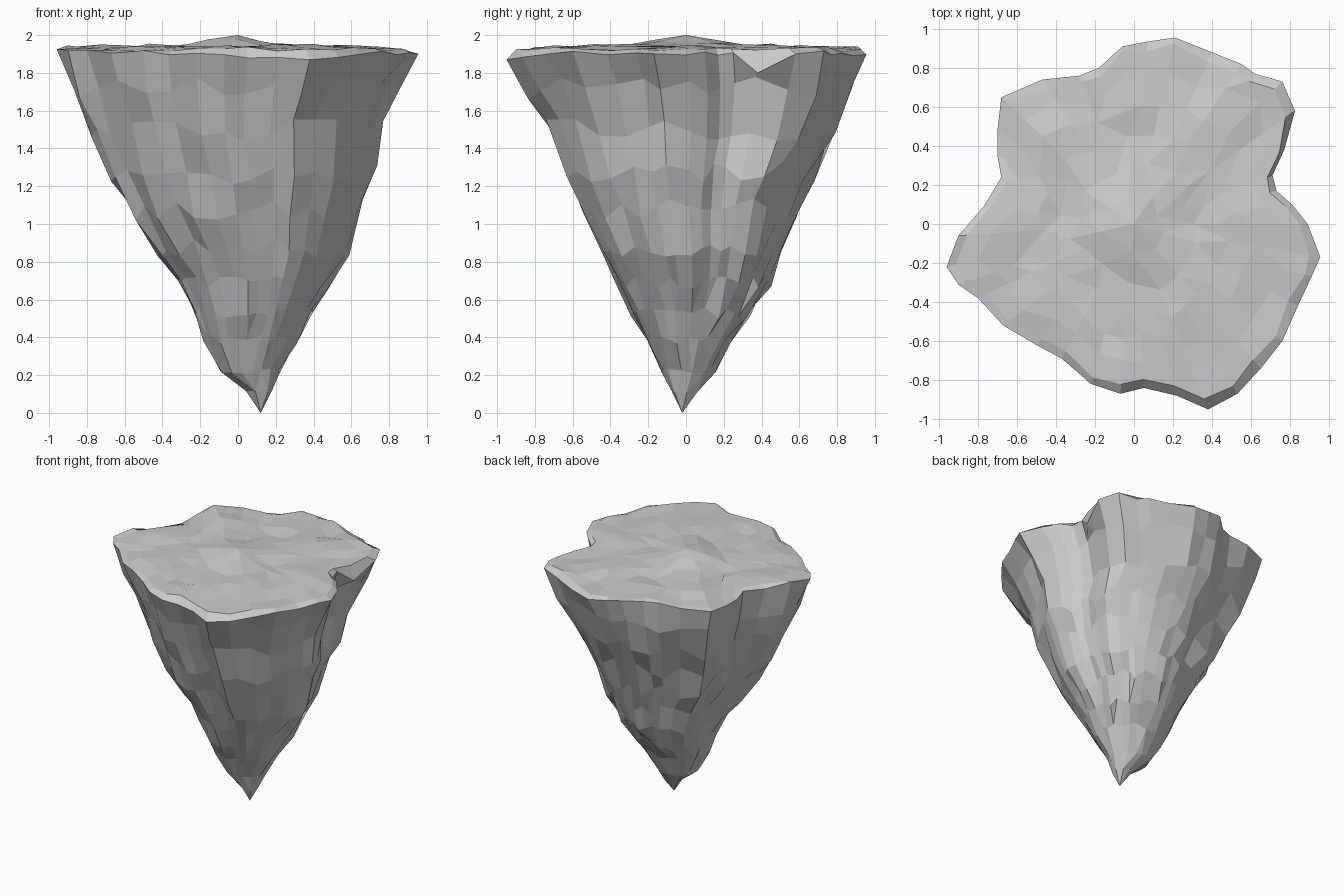
import bpy, bmesh, math, random
from mathutils import Vector

if "Cube" in bpy.data.objects:
    bpy.data.objects.remove(bpy.data.objects["Cube"])

random.seed(7)

# Rim outline seen from above (counter-clockwise)
OUTLINE = [(.955, -.17), (.89, 0), (.81, .1), (.73, .17), (.71, .25), (.77, .38), (.825, .58), (.76, .73),
           (.62, .77), (.55, .82), (.4, .88), (.21, .955), (.07, .935), (-.06, .91), (-.18, .8),
           (-.28, .76), (-.47, .74), (-.68, .65), (-.70, .48), (-.70, .35), (-.68, .24), (-.77, .09),
           (-.9, -.06), (-.96, -.22), (-.9, -.31), (-.8, -.38), (-.67, -.52), (-.5, -.62),
           (-.37, -.69), (-.22, -.82), (-.07, -.87), (.05, -.84), (.22, -.88), (.38, -.95),
           (.53, -.87), (.65, -.74), (.76, -.6), (.84, -.42), (.91, -.27)]
N = len(OUTLINE)

# Underside extents: z, xmin, xmax, ymin, ymax
LEVELS = [(1.72, -.88, .86, -.86, .90), (1.5, -.79, .77, -.76, .81), (1.27, -.69, .74, -.66, .69),
          (1.08, -.59, .67, -.57, .60), (.88, -.45, .60, -.47, .53), (.70, -.33, .50, -.39, .46),
          (.53, -.25, .41, -.30, .36), (.39, -.20, .33, -.22, .25), (.22, -.10, .23, -.13, .16),
          (.11, .04, .18, -.08, .07)]

bm = bmesh.new()


def bridge(a, b):
    for i in range(N):
        j = (i + 1) % N
        bm.faces.new((a[i], a[j], b[j], b[i]))


def fan(ring, tip, flip):
    for i in range(N):
        j = (i + 1) % N
        bm.faces.new((ring[j], ring[i], tip) if flip else (ring[i], ring[j], tip))


def rim_height(x, y):
    return 1.91 + .015 * math.sin(5 * x + 3 * y) + (-.015 if y < -.4 else .01) + random.uniform(-.015, .015)


# Ragged rim
rim = [bm.verts.new((x, y, rim_height(x, y))) for x, y in OUTLINE]
rim[5].co.z = 1.8

# Tapering rock underside, rounder towards the tip
prev = rim
for z, x0, x1, y0, y1 in LEVELS:
    roundness = min(.9, 1.25 * (1 - z / 1.9))
    ring = []
    for x, y in OUTLINE:
        p = Vector((x, y)) / .955
        p = p.lerp(p.normalized() * .97, roundness)
        k = 1 + random.uniform(-.025, .02)
        ring.append(bm.verts.new(((x0 + x1) / 2 + p.x * k * (x1 - x0) / 2,
                                  (y0 + y1) / 2 + p.y * k * (y1 - y0) / 2,
                                  z + random.uniform(-.06, .06) * min(1, z))))
    bridge(ring, prev)
    prev = ring
tip = bm.verts.new((.12, -.02, 0))
fan(prev, tip, True)
bmesh.ops.remove_doubles(bm, verts=[v for v in bm.verts if v.co.z < 1.2 and v is not tip], dist=.045)

# Gently domed, uneven top
prev = rim
inner = []
for s, z in [(.955, 1.927), (.82, 1.932), (.66, 1.937), (.5, 1.942), (.34, 1.952), (.17, 1.968)]:
    ring = []
    for x, y in OUTLINE:
        k = s * (1 + (random.uniform(-.05, .05) if s < .9 else random.uniform(-.02, .02)))
        dz = .012 * math.sin(9 * x * s + 2) * math.cos(8 * y * s) + random.uniform(-.009, .009)
        ring.append(bm.verts.new((x * k, y * k, z + dz)))
    bridge(prev, ring)
    inner += ring if s < .9 else []
    prev = ring
fan(prev, bm.verts.new((0, 0, 2)), False)
bmesh.ops.remove_doubles(bm, verts=inner, dist=.085)

bmesh.ops.recalc_face_normals(bm, faces=bm.faces)
mesh = bpy.data.meshes.new("floating_rock")
bm.to_mesh(mesh)
bm.free()
rock = bpy.data.objects.new("floating_rock", mesh)
bpy.context.collection.objects.link(rock)
